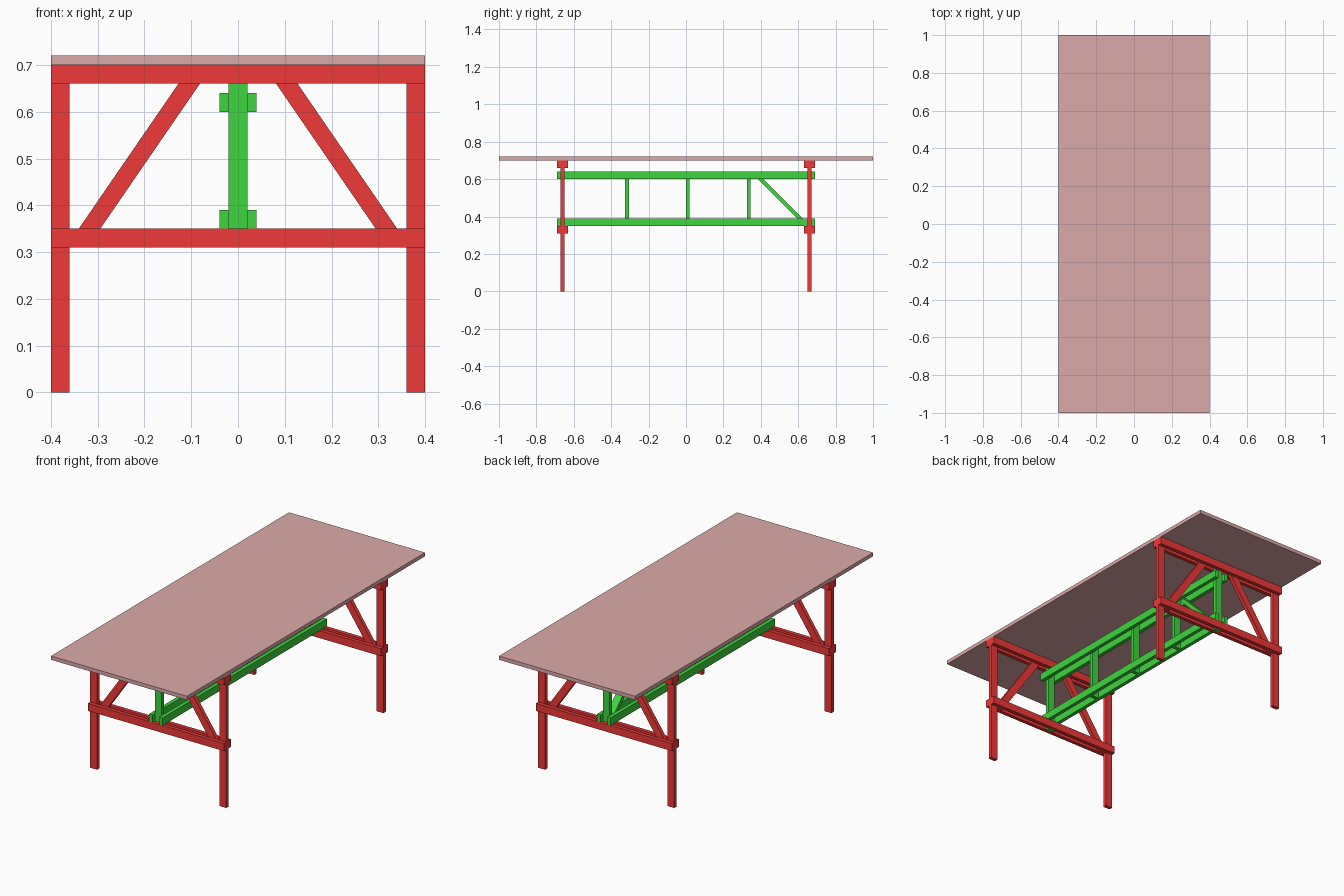
import bpy, bmesh
from mathutils import Vector

if "Cube" in bpy.data.objects:
    bpy.data.objects.remove(bpy.data.objects["Cube"])


def material(name, rgb):
    m = bpy.data.materials.new(name)
    m.diffuse_color = (*rgb, 1)
    m.use_nodes = True
    m.node_tree.nodes["Principled BSDF"].inputs["Base Color"].default_value = m.diffuse_color
    return m


RED = material("red_paint", (0.87, 0.04, 0.04))
GREEN = material("green_paint", (0.05, 0.66, 0.05))
TOP = material("top_paint", (0.72, 0.40, 0.40))


def prism(name, profile, offset, mat):
    """Solid made by sweeping a flat polygon along an offset vector."""
    bm = bmesh.new()
    face = bm.faces.new([bm.verts.new(p) for p in profile])
    new = bmesh.ops.extrude_face_region(bm, geom=[face])["geom"]
    bmesh.ops.translate(bm, vec=Vector(offset),
                        verts=[v for v in new if isinstance(v, bmesh.types.BMVert)])
    bmesh.ops.recalc_face_normals(bm, faces=bm.faces)
    mesh = bpy.data.meshes.new(name)
    bm.to_mesh(mesh)
    bm.free()
    mesh.materials.append(mat)
    obj = bpy.data.objects.new(name, mesh)
    bpy.context.collection.objects.link(obj)
    return obj


def board(name, x, y, z, mat):
    """Straight board given by its (min, max) range on each axis."""
    base = [(x[0], y[0], z[0]), (x[1], y[0], z[0]), (x[1], y[1], z[0]), (x[0], y[1], z[0])]
    return prism(name, base, (0, 0, z[1] - z[0]), mat)


T = 0.02            # board thickness
LOW, HIGH = 0.31, 0.70

# Table top
board("table_top", (-0.4, 0.4), (-1, 1), (HIGH, 0.72), TOP)

# Two trestles: legs and braces sandwiched between paired crossbars
for end, yc in (("front", -0.66), ("back", 0.66)):
    y0, y1 = yc - T / 2, yc + T / 2
    for side, s in (("left", -1), ("right", 1)):
        board(f"{end}_{side}_leg", sorted((s * 0.36, s * 0.40)), (y0, y1), (0, HIGH), RED)
        # Slanted brace, cut flush with the crossbars
        foot, head, w = 0.345, 0.077, 0.023
        profile = [(s * (foot - w), y0, LOW), (s * (foot + w), y0, LOW),
                   (s * (head + w), y0, HIGH), (s * (head - w), y0, HIGH)]
        prism(f"{end}_{side}_brace", profile, (0, T, 0), RED)
    for level, z in (("lower", LOW), ("upper", HIGH - 0.04)):
        for face, ya in (("a", y0 - T), ("b", y1)):
            board(f"{end}_{level}_crossbar_{face}", (-0.4, 0.4), (ya, ya + T), (z, z + 0.04), RED)
    # End post of the stretcher, held between the crossbars
    board(f"{end}_stretcher_post", (-T, T), (y0, y1), (LOW, HIGH), GREEN)

# Long stretcher: paired rails along the table
for level, z in (("lower", 0.35), ("upper", 0.60)):
    for side, xa in (("left", -2 * T), ("right", T)):
        board(f"{level}_stretcher_rail_{side}", (xa, xa + T), (-0.69, 0.69), (z, z + 0.04), GREEN)

# Intermediate posts between the rails
for i, yc in enumerate((-0.315, 0.01, 0.335)):
    board(f"stretcher_post_{i + 1}", (-T, T), (yc - T / 2, yc + T / 2), (0.35, 0.64), GREEN)

# Single diagonal in the back bay
prism("stretcher_diagonal",
      [(-T, 0.635, 0.35), (-T, 0.665, 0.35), (-T, 0.374, 0.64), (-T, 0.345, 0.64)],
      (2 * T, 0, 0), GREEN)
